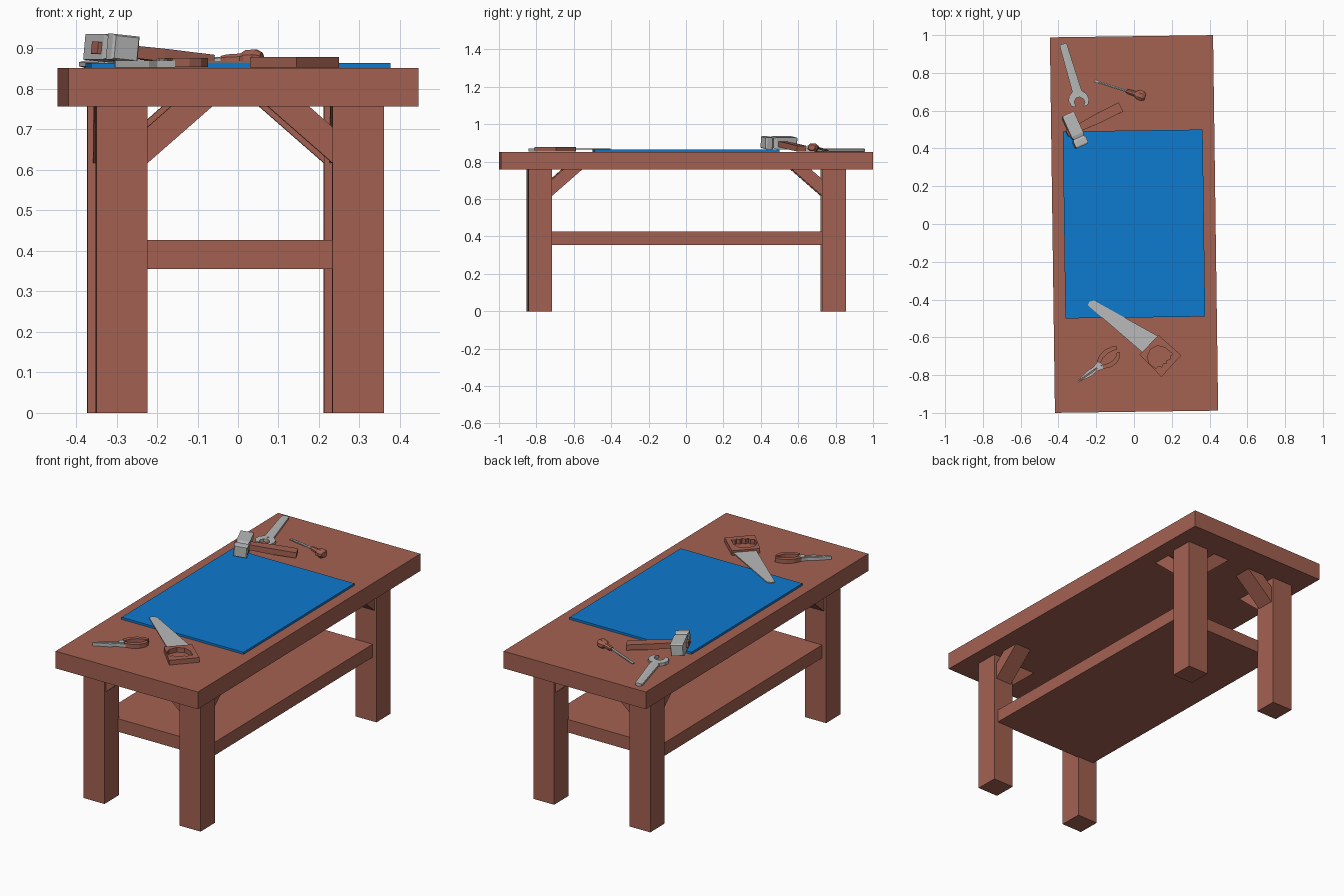
import bpy, bmesh, math
from mathutils import Vector

if "Cube" in bpy.data.objects:
    bpy.data.objects.remove(bpy.data.objects["Cube"])

TURN = 0.0135  # the bench stands slightly rotated
TOP = 0.852


def material(name, rgb):
    m = bpy.data.materials.new(name)
    m.diffuse_color = (*rgb, 1)
    m.use_nodes = True
    m.node_tree.nodes["Principled BSDF"].inputs["Base Color"].default_value = m.diffuse_color
    return m


WOOD = material("reddish wood", (0.366, 0.120, 0.083))
BLUE = material("blue mat", (0.004, 0.195, 0.62))
STEEL = material("steel grey", (0.48, 0.49, 0.48))


def finish(name, bm, mat, turn=0.0):
    bmesh.ops.recalc_face_normals(bm, faces=bm.faces)
    me = bpy.data.meshes.new(name)
    bm.to_mesh(me)
    bm.free()
    me.materials.append(mat)
    ob = bpy.data.objects.new(name, me)
    ob.rotation_euler.z = turn
    bpy.context.collection.objects.link(ob)
    return ob


def prism(name, loops, mat, to3d, lo, hi, turn=0.0):
    """Outline (plus optional holes) extruded from lo to hi."""
    bm = bmesh.new()
    edges = []
    for pts in loops:
        vs = [bm.verts.new(to3d(p[0], p[1], lo)) for p in pts]
        edges += [bm.edges.new((vs[i - 1], vs[i])) for i in range(len(vs))]
    bmesh.ops.triangle_fill(bm, use_beauty=True, use_dissolve=False, edges=edges)
    ext = bmesh.ops.extrude_face_region(bm, geom=bm.faces[:], use_keep_orig=True)
    shift = Vector(to3d(0, 0, hi)) - Vector(to3d(0, 0, lo))
    for v in ext["geom"]:
        if isinstance(v, bmesh.types.BMVert):
            v.co += shift
    return finish(name, bm, mat, turn)


def plate(name, loops, mat, z0, z1):
    return prism(name, loops, mat, lambda a, b, c: (a, b, c), z0, z1)


def box(name, x0, x1, y0, y1, z0, z1, mat):
    pts = [(x0, y0), (x1, y0), (x1, y1), (x0, y1)]
    return prism(name, [pts], mat, lambda a, b, c: (a, b, c), z0, z1, TURN)


def rod(name, p0, p1, rings, n, mat, up=(0, 0, 1)):
    """Rings of (distance, half width, half height) lofted along p0 to p1."""
    p0 = Vector(p0)
    d = (Vector(p1) - p0).normalized()
    side = d.cross(Vector(up)).normalized()
    top = side.cross(d)
    k = 1 / math.cos(math.pi / n)
    bm = bmesh.new()
    loops = []
    for s, w, h in rings:
        ring = []
        for i in range(n):
            a = (i + 0.5) * 2 * math.pi / n
            ring.append(bm.verts.new(p0 + d * s + side * (w * k * math.cos(a)) + top * (h * k * math.sin(a))))
        loops.append(ring)
    for r, q in zip(loops, loops[1:]):
        for i in range(n):
            bm.faces.new((r[i - 1], r[i], q[i], q[i - 1]))
    bm.faces.new(loops[0])
    bm.faces.new(loops[-1])
    return finish(name, bm, mat)


def ribbon(path, widths):
    """Outline of a band following a path."""
    left, right = [], []
    for i, p in enumerate(path):
        a, b = Vector(path[max(i - 1, 0)]), Vector(path[min(i + 1, len(path) - 1)])
        t = (b - a).normalized()
        nrm = Vector((-t.y, t.x)) * widths[i]
        left.append(Vector(p) + nrm)
        right.append(Vector(p) - nrm)
    return left + right[::-1]


# Bench top, shelf and mat
box("bench_top", -0.432, 0.432, -0.994, 0.994, 0.757, TOP, WOOD)
box("lower_shelf", -0.337, 0.326, -0.728, 0.730, 0.355, 0.427, WOOD)
box("work_mat", -0.37, 0.37, -0.495, 0.495, TOP, 0.864, BLUE)

# Legs, each with a brace along x and a brace along y
BRACE = [(-0.01, 0.608), (0.0, 0.617), (0.16, 0.757), (0.058, 0.757), (-0.01, 0.697)]
R = 0.0635
for sx, cx in ((-1, -0.298), (1, 0.286)):
    for sy, cy in ((-1, -0.784), (1, 0.787)):
        tag = ("left" if sx < 0 else "right") + ("_front" if sy < 0 else "_back")
        box(tag + "_leg", cx - R, cx + R, cy - R, cy + R, 0, 0.757, WOOD)
        prism(tag + "_cross_brace", [BRACE], WOOD,
              lambda a, b, c: (cx - sx * (R + a), cy + c, b), -0.05, 0.05, TURN)
        prism(tag + "_long_brace", [BRACE], WOOD,
              lambda a, b, c: (cx + c, cy - sy * (R + a), b), -0.05, 0.05, TURN)

# Saw: blade and handle with a grip hole
plate("saw_blade", [[(-0.245, -0.43), (-0.235, -0.41), (-0.212, -0.405), (0.13, -0.595), (0.045, -0.68)]],
      STEEL, 0.864, 0.869)
plate("saw_handle", [
    [(0.13, -0.588), (0.25, -0.695), (0.145, -0.81), (0.03, -0.692)],
    [(0.07, -0.705), (0.088, -0.662), (0.125, -0.645), (0.165, -0.655), (0.207, -0.69),
     (0.19, -0.70), (0.192, -0.717), (0.173, -0.72), (0.172, -0.738), (0.153, -0.74),
     (0.148, -0.757), (0.13, -0.752), (0.115, -0.765), (0.08, -0.738)],
], WOOD, 0.853, 0.879)

# Hammer
UP = (0.09, 0.045, 0.995)
rod("hammer_head", (-0.352, 0.582, 0.901), (-0.275, 0.412, 0.901),
    [(0, 0.030, 0.028), (0.008, 0.034, 0.032), (0.120, 0.034, 0.032), (0.138, 0.028, 0.027),
     (0.148, 0.036, 0.032), (0.178, 0.036, 0.032), (0.186, 0.031, 0.028)], 4, STEEL, UP)
rod("hammer_handle", (-0.354, 0.478, 0.902), (-0.068, 0.620, 0.869),
    [(0, 0.018, 0.015), (0.08, 0.020, 0.015), (0.18, 0.026, 0.016), (0.318, 0.027, 0.015)], 4, WOOD, UP)

# Wrench: faceted handle and open jaw
rod("wrench_handle", (-0.376, 0.953, 0.861), (-0.298, 0.69, 0.861),
    [(0, 0.017, 0.008), (0.01, 0.020, 0.009), (0.274, 0.025, 0.009)], 6, STEEL)
plate("wrench_jaw", [[(-0.322, 0.705), (-0.345, 0.675), (-0.346, 0.65), (-0.33, 0.622), (-0.306, 0.618),
                      (-0.316, 0.645), (-0.308, 0.665), (-0.288, 0.672), (-0.268, 0.662), (-0.260, 0.645),
                      (-0.268, 0.620), (-0.243, 0.632), (-0.238, 0.66), (-0.248, 0.685), (-0.275, 0.706)]],
      STEEL, 0.853, 0.869)

# Screwdriver
rod("screwdriver_shaft", (-0.207, 0.757, 0.859), (-0.03, 0.700, 0.874),
    [(0, 0.008, 0.002), (0.02, 0.006, 0.005), (0.19, 0.006, 0.006)], 6, STEEL)
rod("screwdriver_handle", (-0.04, 0.704, 0.873), (0.06, 0.672, 0.876),
    [(0, 0.009, 0.009), (0.015, 0.013, 0.012), (0.05, 0.014, 0.013), (0.065, 0.026, 0.021),
     (0.088, 0.028, 0.022), (0.104, 0.017, 0.014)], 8, WOOD)

# Pliers: two jaws, a pivot and two curved grips
plate("pliers_upper_jaw", [[(-0.305, -0.838), (-0.245, -0.775), (-0.215, -0.757), (-0.188, -0.72), (-0.165, -0.745),
                            (-0.20, -0.762)]], STEEL, 0.853, 0.870)
plate("pliers_lower_jaw", [[(-0.302, -0.842), (-0.22, -0.802), (-0.20, -0.78), (-0.155, -0.765), (-0.165, -0.745),
                            (-0.198, -0.768)]], STEEL, 0.853, 0.870)
rod("pliers_pivot", (-0.188, -0.752, 0.853), (-0.188, -0.752, 0.875),
    [(0, 0.014, 0.014), (0.021, 0.014, 0.014)], 8, STEEL, (0, 1, 0))
GRIP = [0.010, 0.012, 0.012, 0.011, 0.008]
plate("pliers_upper_grip", [ribbon([(-0.188, -0.735), (-0.172, -0.70), (-0.145, -0.675), (-0.115, -0.660),
                                    (-0.090, -0.657)], GRIP)], WOOD, 0.854, 0.876)
plate("pliers_lower_grip", [ribbon([(-0.165, -0.757), (-0.125, -0.746), (-0.100, -0.728), (-0.085, -0.702),
                                    (-0.082, -0.678)], GRIP)], WOOD, 0.854, 0.876)
